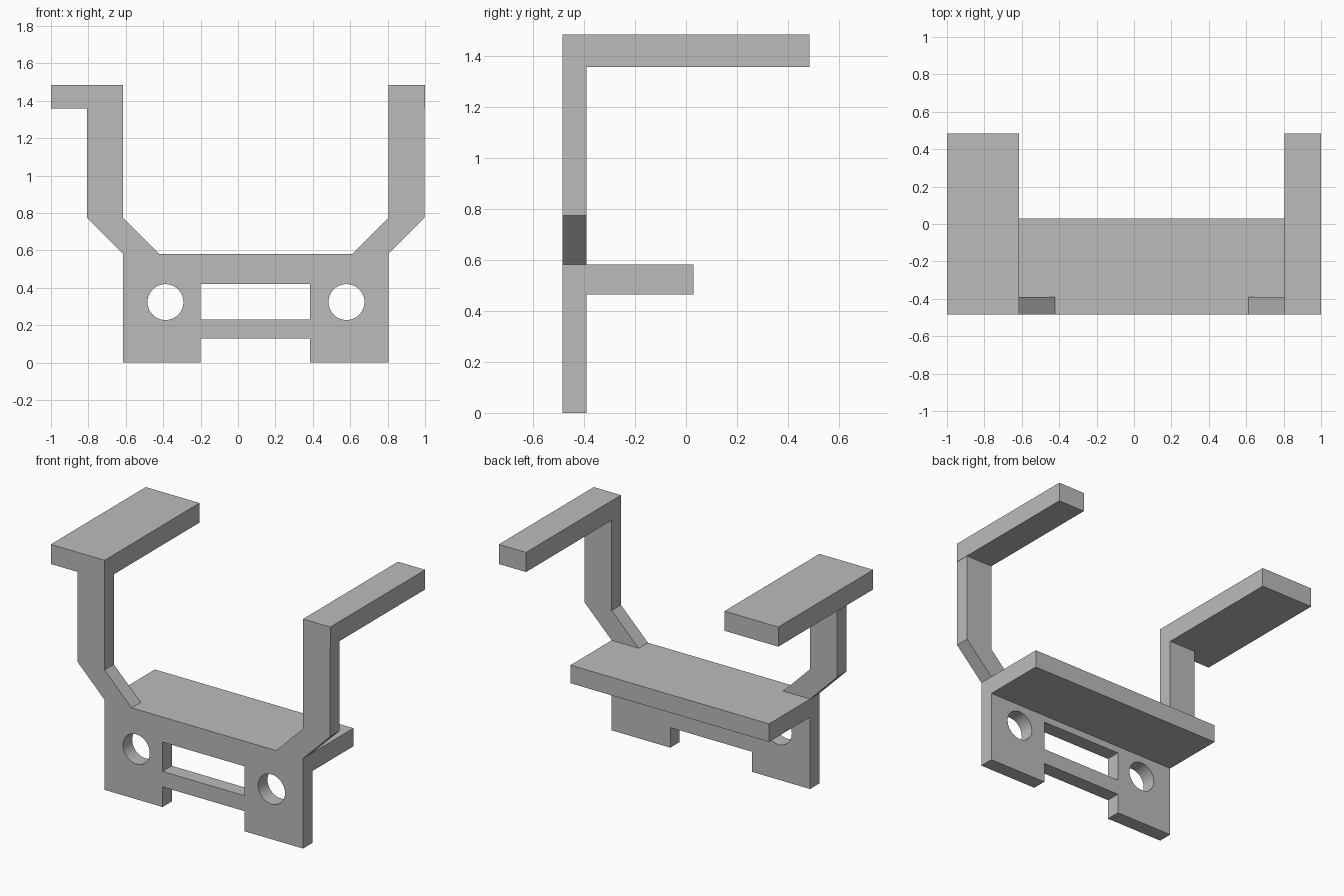
import bpy
import math

if "Cube" in bpy.data.objects:
    bpy.data.objects.remove(bpy.data.objects["Cube"], do_unlink=True)

grey = bpy.data.materials.new("plain grey")
grey.use_nodes = True
colour = (0.5, 0.5, 0.5, 1)
grey.diffuse_color = colour
grey.node_tree.nodes["Principled BSDF"].inputs["Base Color"].default_value = colour

FRONT, PLATE_BACK, BACK = -0.485, -0.39, 0.485
LEFT, RIGHT = -0.615, 0.805          # body edges
SLOT_L, SLOT_R = -0.2, 0.385         # window and foot gap edges
DECK, RAIL, TOP = 0.582, 1.358, 1.485
ARM, BEND = 0.193, 0.775


def box(name, x0, x1, y0, y1, z0, z1):
    """Axis-aligned block between the given limits."""
    bpy.ops.mesh.primitive_cube_add(
        size=1, location=((x0 + x1) / 2, (y0 + y1) / 2, (z0 + z1) / 2))
    ob = bpy.context.object
    ob.name = name
    ob.scale = (x1 - x0, y1 - y0, z1 - z0)
    bpy.ops.object.transform_apply(location=False, rotation=False, scale=True)
    ob.data.materials.append(grey)
    return ob


def add_loop(curve, points):
    """Closed straight-sided loop in the plate outline."""
    spline = curve.splines.new("POLY")
    spline.points.add(len(points) - 1)
    for p, (x, z) in zip(spline.points, points):
        p.co = (x, z, 0, 1)
    spline.use_cyclic_u = True


def circle(cx, cz, r, n=48):
    return [(cx + r * math.cos(math.tau * i / n), cz + r * math.sin(math.tau * i / n))
            for i in range(n)]


# Front plate: body, feet and both cranked arms in one outline
outline = [
    (LEFT, 0), (SLOT_L, 0), (SLOT_L, 0.13), (SLOT_R, 0.13), (SLOT_R, 0), (RIGHT, 0),
    (RIGHT, DECK), (RIGHT + ARM, BEND), (RIGHT + ARM, RAIL), (RIGHT, RAIL),
    (RIGHT, BEND), (RIGHT - ARM, DECK), (LEFT + ARM, DECK), (LEFT, BEND),
    (LEFT, RAIL), (LEFT - ARM, RAIL), (LEFT - ARM, BEND), (LEFT, DECK),
]
curve = bpy.data.curves.new("front_plate", "CURVE")
curve.dimensions = "2D"
curve.fill_mode = "BOTH"
curve.extrude = (PLATE_BACK - FRONT) / 2
add_loop(curve, outline)

# Window and two round holes
add_loop(curve, [(SLOT_L, 0.23), (SLOT_R, 0.23), (SLOT_R, 0.42), (SLOT_L, 0.42)])
for cx in (-0.388, 0.58):
    add_loop(curve, circle(cx, 0.324, 0.096))

plate = bpy.data.objects.new("front_plate", curve)
bpy.context.collection.objects.link(plate)
plate.rotation_euler.x = math.pi / 2
plate.location.y = (FRONT + PLATE_BACK) / 2
bpy.ops.object.select_all(action="DESELECT")
plate.select_set(True)
bpy.context.view_layer.objects.active = plate
bpy.ops.object.convert(target="MESH")
plate = bpy.context.object
plate.data.materials.clear()
plate.data.materials.append(grey)
bpy.ops.object.shade_smooth_by_angle(angle=math.radians(30))

# Shelf behind the plate and the two rails on the arms
box("shelf", LEFT, RIGHT, PLATE_BACK, 0.03, 0.465, DECK)
box("right_rail", -1, LEFT, FRONT, BACK, RAIL, TOP)
box("left_rail", RIGHT, 1, FRONT, BACK, RAIL, TOP)
